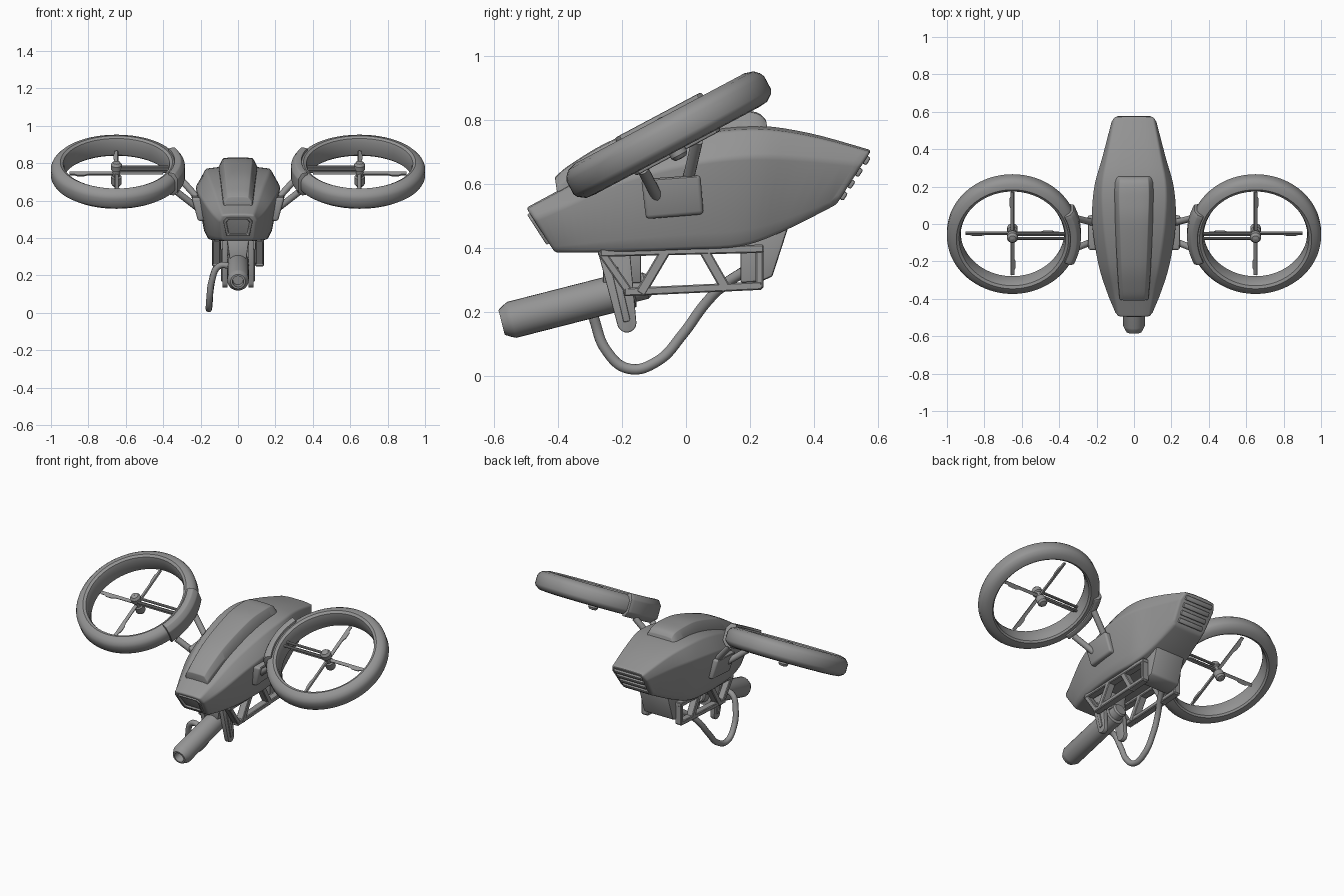
import bpy, bmesh, math
from mathutils import Vector, Matrix

if "Cube" in bpy.data.objects:
    bpy.data.objects.remove(bpy.data.objects["Cube"])

grey = bpy.data.materials.new("matte_grey")
grey.diffuse_color = (0.3, 0.3, 0.3, 1)
grey.use_nodes = True
grey.node_tree.nodes["Principled BSDF"].inputs["Base Color"].default_value = grey.diffuse_color


def finish(name, bm, bevel=0.0, mirror=False, segs=2, matrix=None, limit=0.45):
    """Bevel the sharp edges, smooth by angle and optionally mirror in x."""
    if matrix:
        bmesh.ops.transform(bm, matrix=matrix, verts=bm.verts)
    bmesh.ops.recalc_face_normals(bm, faces=bm.faces)
    if bevel:
        edges = [e for e in bm.edges if e.is_manifold and e.calc_face_angle() > limit]
        bmesh.ops.bevel(bm, geom=edges, offset=bevel, segments=segs, profile=0.5,
                        affect='EDGES', clamp_overlap=True)
    me = bpy.data.meshes.new(name)
    bm.to_mesh(me)
    bm.free()
    me.materials.append(grey)
    me.polygons.foreach_set("use_smooth", [True] * len(me.polygons))
    me.set_sharp_from_angle(angle=math.radians(32))
    ob = bpy.data.objects.new(name, me)
    bpy.context.collection.objects.link(ob)
    if mirror:
        ob.modifiers.new("mirror", 'MIRROR').use_mirror_merge = False
    return ob


def skin(bm, rows, close_u=True, close_v=False, caps=True):
    """Bridge rows of points into a surface."""
    vs = [[bm.verts.new(p) for p in r] for r in rows]
    n, m = len(vs), len(vs[0])
    for i in range(n if close_v else n - 1):
        for j in range(m if close_u else m - 1):
            a, b, k = vs[i], vs[(i + 1) % n], (j + 1) % m
            bm.faces.new((a[j], a[k], b[k], b[j]))
    if caps and not close_v:
        bm.faces.new(vs[0])
        bm.faces.new(vs[-1])


def smooth_rows(keys, steps=5):
    """Catmull-Rom interpolation of section parameters."""
    out = []
    for i in range(len(keys) - 1):
        p = [keys[max(0, min(len(keys) - 1, i + d))] for d in (-1, 0, 1, 2)]
        for s in range(steps):
            t = s / steps
            out.append([0.5 * (2 * b + (c - a) * t + (2 * a - 5 * b + 4 * c - d) * t * t
                        + (3 * b - a - 3 * c + d) * t ** 3) for a, b, c, d in zip(*p)])
    return out + [list(keys[-1])]


def loft(name, keys, half, bevel, segs):
    """Loft sections (y_bottom, z_bottom, y_top, z_top, w_bottom, w_mid, w_top)."""
    bm, rows = bmesh.new(), []
    for yb, zb, yt, zt, *w in smooth_rows(keys):
        right = [(w[i] * f, yb + (yt - yb) * h, zb + (zt - zb) * h) for i, f, h in half]
        rows.append(right + [(-x, y, z) for x, y, z in reversed(right)])
    skin(bm, rows)
    return finish(name, bm, bevel, segs=segs)


def revolve(bm, prof, steps, a0=0.0, a1=math.tau, mat=Matrix()):
    """Spin a closed (radius, height) profile about local z."""
    full = a1 - a0 > 6.28
    rows = []
    for i in range(steps if full else steps + 1):
        a = a0 + (a1 - a0) * i / steps
        rows.append([mat @ Vector((r * math.cos(a), r * math.sin(a), h)) for r, h in prof])
    skin(bm, rows, close_v=full)


def rod(bm, p, q, r, n=14):
    p, q = Vector(p), Vector(q)
    d = q - p
    m = Matrix.Translation((p + q) / 2) @ d.to_track_quat('Z', 'Y').to_matrix().to_4x4()
    bmesh.ops.create_cone(bm, cap_ends=True, segments=n, radius1=r, radius2=r,
                          depth=d.length, matrix=m)


def plate(bm, pts, x0, x1):
    """Extrude a (y, z) outline along x."""
    skin(bm, [[(x, y, z) for y, z in pts] for x in (x0, x1)])


def bar(bm, p, q, w, x0, x1):
    """Flat strip between two (y, z) points."""
    p, q = Vector(p), Vector(q)
    d = (q - p).normalized() * w / 2
    n = Vector((-d.y, d.x))
    plate(bm, [p - d + n, q + d + n, q + d - n, p - d - n], x0, x1)


# Fuselage shell
loft("fuselage", [
    (-.41, .385, -.50, .525, .090, .100, .085), (-.33, .385, -.38, .590, .130, .145, .105),
    (-.20, .388, -.22, .680, .165, .192, .135), (0, .395, 0, .755, .182, .225, .165),
    (.17, .405, .20, .782, .170, .215, .172), (.30, .450, .38, .760, .140, .170, .142),
    (.47, .535, .58, .705, .110, .120, .105)],
    [(0, .88, 0), (0, 1, .13), (1, 1, .74), (2, 1, .97), (2, .45, 1)], .014, 3)

# Raised canopy spine
loft("canopy", [
    (-.400, .55, -.41, .620, .078, .075, .055), (-.36, .57, -.36, .662, .082, .080, .060),
    (-.22, .63, -.22, .742, .092, .090, .068), (0, .69, 0, .815, .102, .100, .076),
    (.14, .72, .14, .830, .105, .103, .080), (.22, .72, .22, .824, .104, .102, .078),
    (.265, .72, .25, .800, .098, .096, .074)],
    [(0, 1, 0), (1, 1, .55), (2, 1, .96), (2, .5, 1)], .012, 3)


def face_frame(y, z, dy, dz):
    """Local x across, local y up the sloped end face, local z outward."""
    up = Vector((0, dy, dz)).normalized()
    ax = Vector((1, 0, 0)) if dy < 0 else Vector((-1, 0, 0))
    m = Matrix((ax, up, ax.cross(up))).transposed().to_4x4()
    return Matrix.Translation((0, y, z)) @ m


# Nose intake: rim and inset slab
nose = face_frame(-.462, .464, -.09, .14)
bm = bmesh.new()
outer = [(-.062, -.06), (.062, -.06), (.078, .03), (.062, .052), (-.062, .052), (-.078, .03)]
skin(bm, [[(x * s, y * s, h) for x, y in outer]
          for s, h in ((1, -.02), (1, .008), (.84, .008), (.78, -.003))])
finish("nose_intake", bm, .003, matrix=nose)

# Rear vent: stacked slats
bm = bmesh.new()
for i in range(4):
    c, w = -.066 + i * .044, .085 + .003 * i
    skin(bm, [[(x * w, c + y * .014, h) for x, y in
               ((-1, -1), (1, -1), (1, 1), (-1, 1))] for h in (-.015, .012)])
finish("rear_vent_slats", bm, .006, matrix=face_frame(.525, .62, .11, .17))

# Ducted rotors, tilted nose-down
TILT = Matrix.Translation((.65, -.05, .745)) @ Matrix.Rotation(math.radians(28), 4, 'X')
bm = bmesh.new()
revolve(bm, [(.30, .068), (.328, .06), (.343, .045), (.35, .03), (.35, -.015), (.343, -.028),
             (.32, -.044), (.29, -.047), (.28, -.038), (.276, -.01), (.278, .04), (.285, .06)], 72)
finish("rotor_duct", bm, mirror=True, matrix=TILT)

bm = bmesh.new()
revolve(bm, [(.001, -.075), (.02, -.073), (.028, -.062), (.028, -.02), (.02, -.015), (.02, .02),
             (.03, .025), (.03, .052), (.02, .066), (.001, .07)], 20)
finish("rotor_hub", bm, mirror=True, matrix=TILT)

bm = bmesh.new()
blade = [(.0, -.009), (.15, -.009), (.17, -.016), (.21, -.016), (.225, -.009), (.25, -.009),
         (.25, .009), (0, .009)]
for k in range(4):
    turn = Matrix.Rotation(k * math.pi / 2, 4, 'Z') @ Matrix.Rotation(.35, 4, 'X')
    skin(bm, [[turn @ Vector((x, y, h)) for x, y in blade] for h in (-.005, .005)])
finish("rotor_blades", bm, mirror=True, matrix=TILT)

bm = bmesh.new()
for y, z in ((-.014, .03), (.014, .03), (0, .012)):
    rod(bm, (0, y, z), (-.282, y, z), .008, 10)
finish("rotor_support_rods", bm, mirror=True, matrix=TILT)

# Clamp around the inner side of each duct
bm = bmesh.new()
revolve(bm, [(.31, .08), (.345, .08), (.366, .05), (.366, -.025), (.34, -.056), (.31, -.056)],
        14, math.pi - .46, math.pi + .46)
finish("duct_clamp", bm, .005, mirror=True, matrix=TILT)

# Struts joining clamps to hull pads
bm = bmesh.new()
rod(bm, (.19, .0, .585), (.325, .035, .735), .018)
rod(bm, (.19, -.08, .54), (.325, -.135, .645), .018)
finish("wing_struts", bm, mirror=True)

bm = bmesh.new()
pad = [(-.14, .615), (.045, .628), (.055, .505), (-.125, .49)]
skin(bm, [[(o + (z - .49) * .27, y, z) for y, z in pad] for o in (.15, .214)])
finish("hull_pad", bm, .012, mirror=True, segs=3)

# Truss rails under the hull
bm = bmesh.new()
bars = [((-.255, .385), (.23, .397), .026), ((-.18, .262), (.225, .281), .026),
        ((-.26, .38), (-.18, .265), .026), ((-.07, .38), (-.135, .27), .032),
        ((.06, .385), (.12, .28), .032), ((.23, .395), (.23, .285), .024)]
for i, (p, q, w) in enumerate(bars):
    bar(bm, p, q, w, .092 + .001 * (i % 3), .138 - .001 * (i % 3))
finish("truss_rail", bm, .004, mirror=True, segs=1)

# Equipment box at the rear of the truss
bm = bmesh.new()
plate(bm, [(.17, .29), (.235, .295), (.27, .31), (.325, .48), (.17, .48)], -.1, .1)
finish("equipment_box", bm, .008)

# Gun neck and swinging fork
bm = bmesh.new()
skin(bm, [[(x * w, -.2 + y, z) for x, y in ((-1, -.06), (1, -.06), (1, .06), (-1, .06))]
          for w, z in ((.045, .29), (.06, .40))])
finish("gun_neck", bm, .006)

bm = bmesh.new()
top, low = Vector((-.245, .385)), Vector((-.185, .165))
arc = [low + Vector((math.cos(a), math.sin(a))) * .03
       for a in (math.radians(195 + 165 * i / 8) for i in range(9))]
plate(bm, arc + [top + Vector((.07, .0)), top + Vector((-.03, 0))], .056, .084)
bar(bm, (-.222, .33), (-.187, .18), .022, .08, .09)
finish("gun_fork", bm, .004, mirror=True)

# Gun barrel with hollow muzzle
axis = Vector((0, -.41, -.105)).to_track_quat('Z', 'Y').to_matrix().to_4x4()
bm = bmesh.new()
revolve(bm, [(.001, -.05), (.035, -.05), (.042, -.04), (.042, 0), (.058, .005), (.058, .392),
             (.052, .405), (.04, .425), (.03, .425), (.028, .38), (.001, .38)], 28)
finish("gun_barrel", bm, matrix=Matrix.Translation((0, -.165, .272)) @ axis)

# Feed hose looping below the hull
cu = bpy.data.curves.new("feed_hose", 'CURVE')
cu.dimensions = '3D'
cu.bevel_depth, cu.bevel_resolution, cu.resolution_u = .017, 3, 8
path = [(-.04, -.31, .25), (-.10, -.305, .25), (-.14, -.285, .17), (-.152, -.25, .08),
        (-.156, -.18, .022), (-.153, -.09, .045), (-.146, -.01, .13), (-.125, .06, .225),
        (-.09, .12, .285), (-.06, .18, .325)]
sp = cu.splines.new('BEZIER')
sp.bezier_points.add(len(path) - 1)
for bp, p in zip(sp.bezier_points, path):
    bp.co = p
    bp.handle_left_type = bp.handle_right_type = 'AUTO'
cu.use_fill_caps = True
cu.materials.append(grey)
hose = bpy.data.objects.new("feed_hose", cu)
bpy.context.collection.objects.link(hose)
